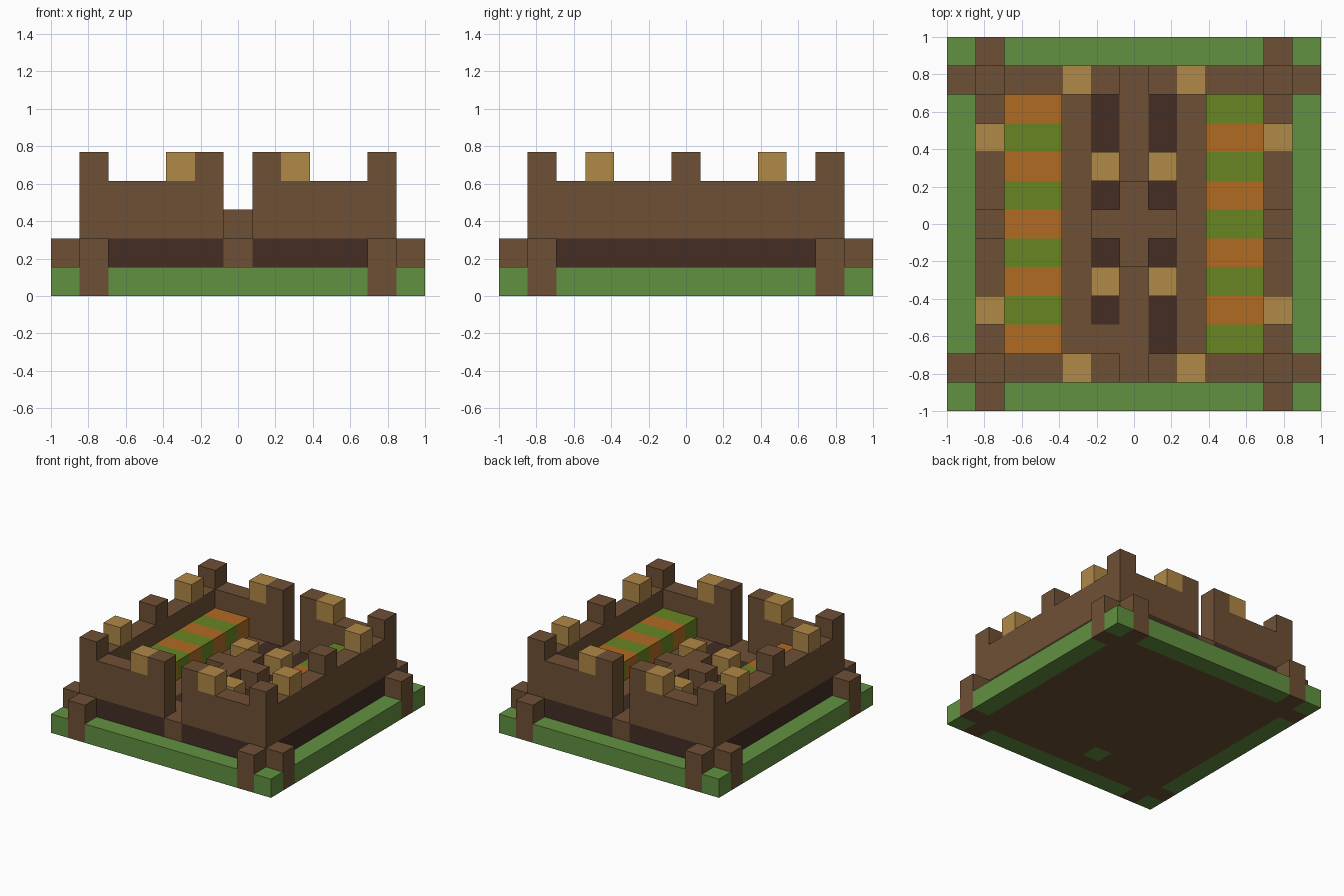
import bpy
import bmesh
from mathutils import Matrix, Vector

if "Cube" in bpy.data.objects:
    bpy.data.objects.remove(bpy.data.objects["Cube"])

N = 13            # cells along each side
U = 2 / N         # cell size
LAST = N - 1


def material(name, hex_colour):
    def linear(c):
        return c / 12.92 if c <= 0.04045 else ((c + 0.055) / 1.055) ** 2.4
    rgb = [linear(int(hex_colour[i:i + 2], 16) / 255) for i in (0, 2, 4)]
    mat = bpy.data.materials.new(name)
    mat.use_nodes = True
    mat.diffuse_color = (*rgb, 1)
    bsdf = mat.node_tree.nodes["Principled BSDF"]
    bsdf.inputs["Base Color"].default_value = (*rgb, 1)
    bsdf.inputs["Roughness"].default_value = 1
    return mat


grass = material("grass green", "629141")
wood = material("wood brown", "6E5035")
soil = material("dark soil", "432D25")
straw = material("straw tan", "B08847")
pumpkin = material("pumpkin orange", "B06B22")
leaf = material("leaf olive", "688522")


def part(name, mat, boxes):
    """Object made of boxes, each given by inclusive cell ranges in x, y, z."""
    bm = bmesh.new()
    for spans in boxes:
        spans = [s if isinstance(s, tuple) else (s, s) for s in spans]
        size = Vector([(b - a + 1) * U for a, b in spans])
        low = Vector([a * U for a, b in spans]) - Vector((1, 1, 0))
        bmesh.ops.create_cube(
            bm, size=1,
            matrix=Matrix.Translation(low + size / 2) @ Matrix.Diagonal((*size, 1)))
    mesh = bpy.data.meshes.new(name)
    bm.to_mesh(mesh)
    bm.free()
    mesh.materials.append(mat)
    obj = bpy.data.objects.new(name, mesh)
    bpy.context.collection.objects.link(obj)
    return obj


ENDS = (0, LAST)
WALLS = (1, LAST - 1)
INNER = (2, LAST - 2)
MID = N // 2

# Grass rim, broken by the posts
rim = [(x, y, 0) for x in ENDS for y in ENDS]
rim += [(INNER, e, 0) for e in ENDS] + [(e, INNER, 0) for e in ENDS]
part("grass_rim", grass, rim)
part("grass_patch", grass, [(5, 2, 0)])

# Timber base around the grass patch
part("timber_base", wood, [
    (WALLS, 1, 0), ((1, 4), 2, 0), ((6, 11), 2, 0), (WALLS, (3, 11), 0)])

# Posts standing outside each wall end
part("corner_posts", wood,
     [(w, e, (0, 1)) for w in WALLS for e in ENDS]
     + [(e, w, (0, 1)) for w in WALLS for e in ENDS])

# Lower course of the walls: corners and gate sills in wood, soil between
part("wall_corner_blocks", wood, [(x, y, 1) for x in WALLS for y in WALLS])
part("gate_sills", wood, [(MID, w, 1) for w in WALLS])
part("soil_course", soil,
     [(span, w, 1) for w in WALLS for span in ((2, 5), (7, 10))]
     + [(w, INNER, 1) for w in WALLS])

# Courtyard floor with two soil beds
part("courtyard_floor", wood,
     [(span, INNER, 1) for span in ((2, 4), 6, (8, 10))] + [(5, 2, 1)])
part("soil_beds", soil, [(5, (3, 10), 1), (7, INNER, 1)])

# Upper walls with a gate opening front and back
part("side_walls", wood, [(w, INNER, (2, 3)) for w in WALLS])
part("gate_walls", wood,
     [(span, w, (2, 3)) for w in WALLS for span in ((1, 5), (7, 11))])

# Battlements
part("wood_battlements", wood,
     [(x, w, 4) for w in WALLS for x in (1, 5, 7, 11)]
     + [(w, MID, 4) for w in WALLS])
part("straw_battlements", straw,
     [(x, w, 4) for w in WALLS for x in (4, 8)]
     + [(w, y, 4) for w in WALLS for y in (3, 9)])

# Striped crop rows along both sides
for side, span, shift in (("right", (2, 3), 0), ("left", (9, 10), 1)):
    rows = range(INNER[0], INNER[1] + 1)
    for crop, mat, odd in (("pumpkin", pumpkin, 0), ("leaf", leaf, 1)):
        part(f"{side}_{crop}_rows", mat,
             [(span, y, 2) for y in rows if (y + shift) % 2 == odd])

# Raised cross in the middle with four straw bales around it
part("centre_cross", wood, [((5, 7), MID, 2), (MID, 5, 2), (MID, 7, 2)])
part("straw_bales", straw, [(x, y, 2) for x in (5, 7) for y in (4, 8)])
